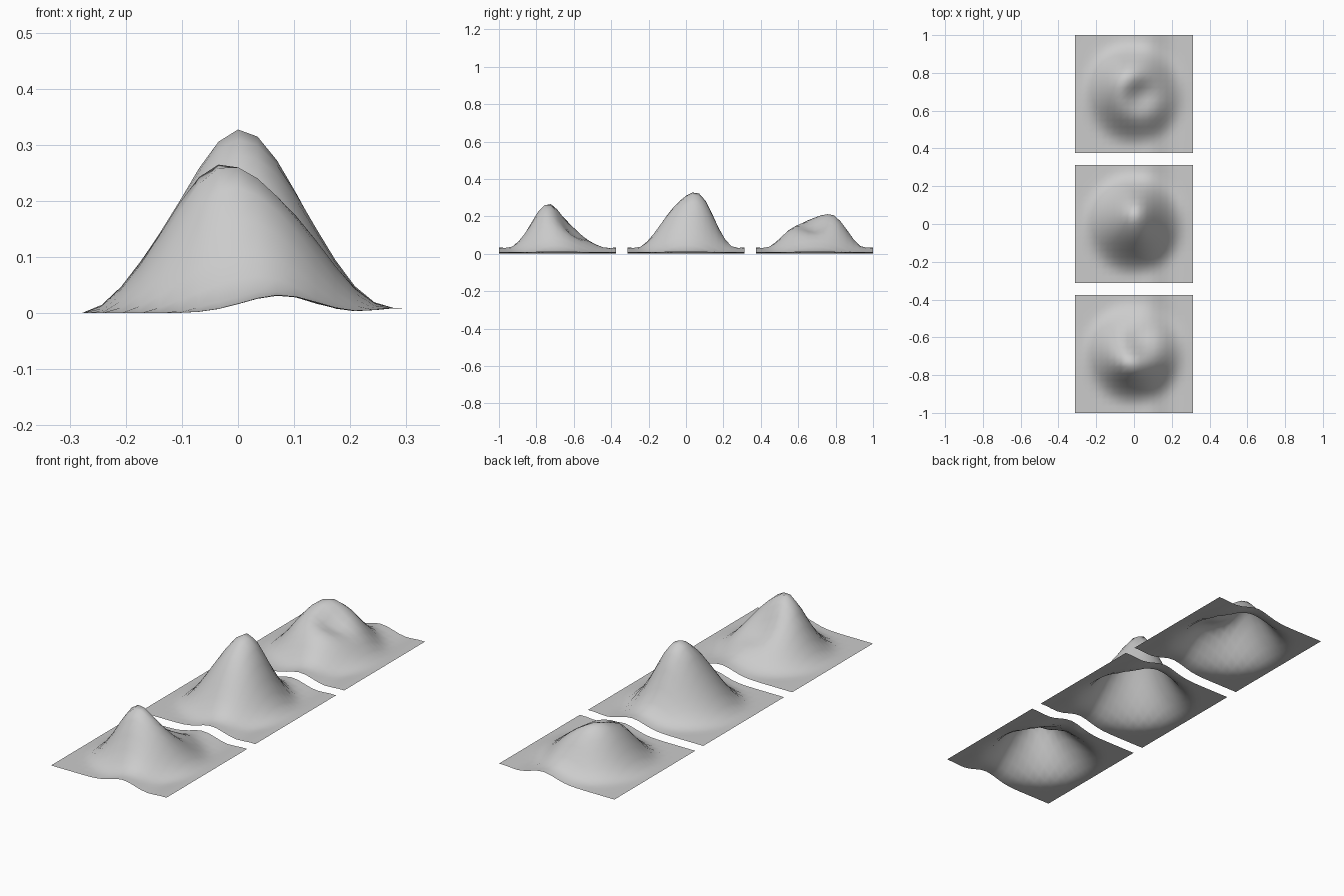
import bpy, math

if "Cube" in bpy.data.objects:
    bpy.data.objects.remove(bpy.data.objects["Cube"])

SIZE = 0.625     # side of one terrain tile
CELLS = 18
STEP = 0.6875    # spacing between tiles


def gauss(x, y, cx, cy, s):
    return math.exp(-((x - cx) ** 2 + (y - cy) ** 2) / (2 * s * s))


def base(x, y):
    # rounded hill, low ridge running front to back, slightly raised right edge
    r = math.hypot(x, y)
    hill = 0.27 * math.cos(math.pi / 2 * r / 0.285) ** 2 if r < 0.285 else 0
    ridge = 0.033 * math.exp(-((x - 0.075) ** 2) / (2 * 0.065 ** 2))
    lip = 0.009 * min(1, max(0, (x - 0.2) / 0.08))
    return hill + ridge * (0.4 + 0.6 * min(1, abs(y) / 0.3)) + lip


def terrain_tile(name, cy, features):
    # features: (amount, x, y, spread), positive for bumps and negative for hollows
    n = CELLS + 1
    verts = []
    for j in range(n):
        for i in range(n):
            x = (i / CELLS - 0.5) * SIZE
            y = (j / CELLS - 0.5) * SIZE
            fade = min(1, max(0, (0.3125 - max(abs(x), abs(y))) / 0.1))
            z = base(x, y) + fade * sum(a * gauss(x, y, fx, fy, s) for a, fx, fy, s in features)
            verts.append((x, y + cy, max(0, z)))
    faces = [(j * n + i, j * n + i + 1, (j + 1) * n + i + 1, (j + 1) * n + i)
             for j in range(CELLS) for i in range(CELLS)]
    mesh = bpy.data.meshes.new(name)
    mesh.from_pydata(verts, [], faces)
    mesh.polygons.foreach_set("use_smooth", [True] * len(faces))
    obj = bpy.data.objects.new(name, mesh)
    bpy.context.collection.objects.link(obj)
    return obj


# front hill: peak with a hollow behind it
terrain_tile("hollow_hill", -STEP, [(0.045, -0.035, -0.06, 0.06), (-0.13, 0.03, 0.065, 0.07)])
# middle hill: tall pointed summit
terrain_tile("tall_hill", 0, [(0.085, 0, 0.09, 0.065)])
# back hill: crater open towards the front right
terrain_tile("crater_hill", STEP, [(0.06, -0.04, 0.1, 0.08), (-0.16, 0.03, 0.0, 0.075)])
